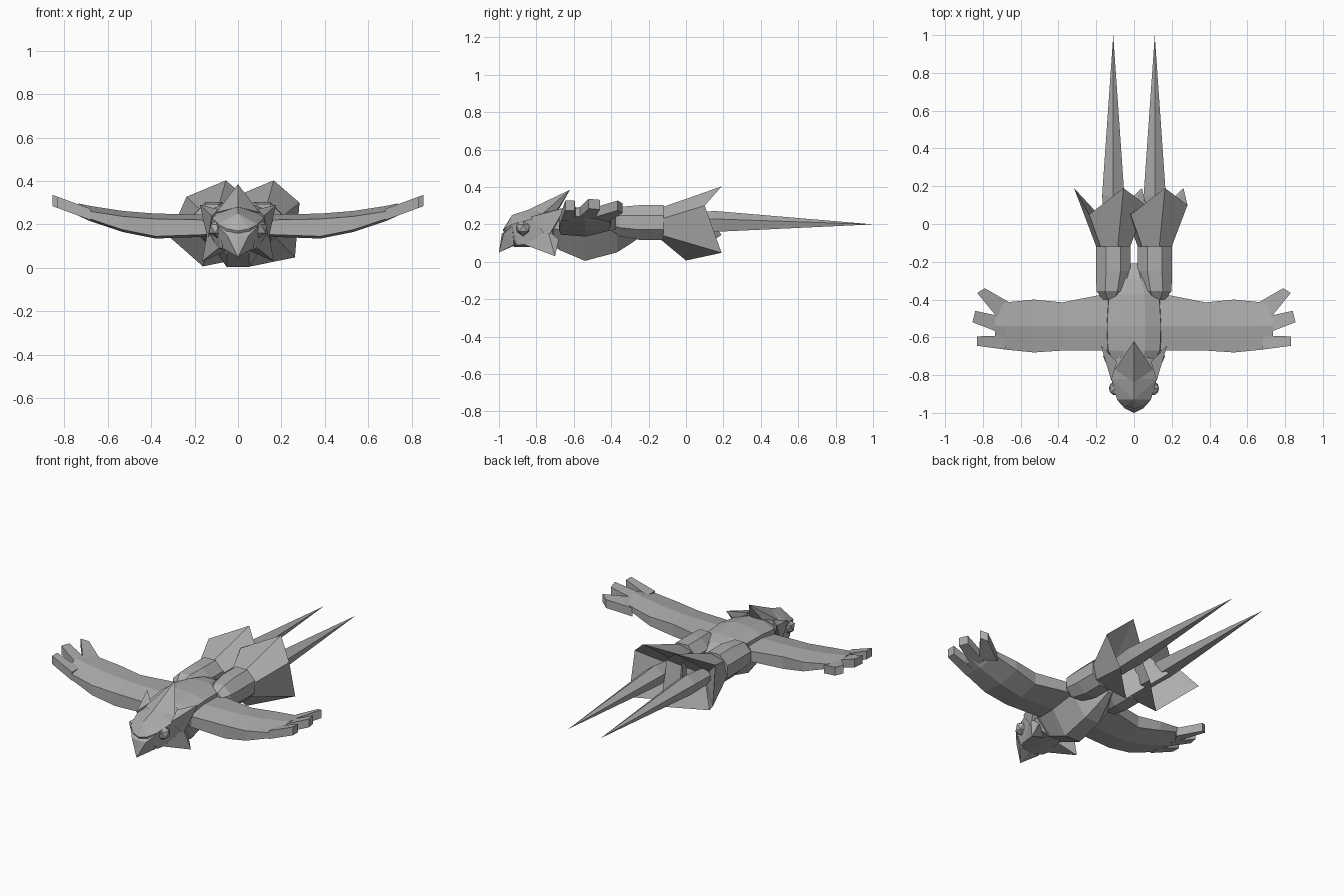
import bpy, bmesh
from math import cos, sin, radians, pi

cube = bpy.data.objects.get("Cube")
if cube:
    bpy.data.objects.remove(cube)

GREY = (0.42, 0.42, 0.42, 1)
grey = bpy.data.materials.new("plain grey")
grey.use_nodes = True
grey.diffuse_color = GREY
grey.node_tree.nodes["Principled BSDF"].inputs["Base Color"].default_value = GREY


def finish(name, bm):
    bmesh.ops.recalc_face_normals(bm, faces=bm.faces)
    mesh = bpy.data.meshes.new(name)
    bm.to_mesh(mesh)
    bm.free()
    mesh.materials.append(grey)
    obj = bpy.data.objects.new(name, mesh)
    bpy.context.collection.objects.link(obj)
    return obj


def hull(name, points, mirror=False):
    """Faceted convex solid, optionally symmetric across x."""
    pts = set(points)
    if mirror:
        pts |= {(-x, y, z) for x, y, z in points}
    bm = bmesh.new()
    for p in pts:
        bm.verts.new(p)
    res = bmesh.ops.convex_hull(bm, input=bm.verts[:])
    loose = [v for v in bm.verts if not v.link_faces]
    bmesh.ops.delete(bm, geom=loose, context='VERTS')
    return finish(name, bm)


def loft(name, rings):
    """Skin a list of equal-length point rings and cap both ends."""
    bm = bmesh.new()
    loops = [[bm.verts.new(p) for p in ring] for ring in rings]
    n = len(loops[0])
    for a, b in zip(loops, loops[1:]):
        for i in range(n):
            j = (i + 1) % n
            bm.faces.new((a[i], a[j], b[j], b[i]))
    bm.faces.new(loops[0])
    bm.faces.new(loops[-1])
    return finish(name, bm)


def ring(cx, y, cz, r, n, turn=0):
    return [(cx + r * cos(2 * pi * i / n + turn), y, cz + r * sin(2 * pi * i / n + turn))
            for i in range(n)]


# Body: deep keel, flat back, tapering tail
body = []
for y, w, lo, hi in [(-.76, .09, .11, .26), (-.67, .145, .06, .28), (-.54, .15, .005, .295),
                     (-.37, .14, .05, .29), (-.29, .09, .1, .275), (-.21, .04, .16, .24)]:
    mid = lo + (hi - lo) * .5
    side = [(w * .35, y, lo), (w, y, mid), (w * .95, y, hi - .03), (w * .4, y, hi)]
    body.append(side + [(-x, py, z) for x, py, z in reversed(side)])
loft("body", body)

# Head and beak
hull("head", [(0, -.98, .17), (.05, -.965, .18), (0, -.93, .25), (.09, -.93, .2),
              (0, -.82, .285), (.12, -.82, .23), (.135, -.72, .24), (.13, -.71, .1),
              (0, -.69, .3), (0, -.69, .08), (.08, -.9, .09), (0, -.92, .08)], True)
hull("beak", [(0, -1, .05), (0, -.985, .15), (.05, -.975, .15), (.09, -.93, .19),
              (.07, -.92, .09), (0, -.91, .09)], True)
hull("crest", [(0, -.62, .385), (0, -.84, .28), (.1, -.77, .255), (.05, -.7, .26),
               (0, -.68, .28)], True)

for s, side in ((1, "left"), (-1, "right")):
    # Cheek and jaw spikes
    hull(side + "_cheek_spike", [(s * x, y, z) for x, y, z in [
        (.175, -.645, .29), (.12, -.83, .24), (.14, -.74, .13), (.09, -.73, .27), (.1, -.72, .15)]])
    hull(side + "_jaw_spike", [(s * x, y, z) for x, y, z in [
        (.165, -.7, .03), (.09, -.86, .09), (.14, -.74, .17), (.05, -.73, .08), (.13, -.68, .12)]])
    # Faceted eye
    bm = bmesh.new()
    bmesh.ops.create_icosphere(bm, subdivisions=1, radius=.043)
    bmesh.ops.translate(bm, verts=bm.verts, vec=(s * .095, -.87, .18))
    finish(side + "_eye", bm)

    # Wing arm, swept upward toward the hand
    arm = []
    for x, front, back, lo, hi in [(.1, -.67, -.36, .145, .245), (.38, -.67, -.415, .135, .25),
                                   (.53, -.68, -.4, .165, .262), (.68, -.665, -.415, .215, .285),
                                   (.735, -.655, -.46, .24, .297)]:
        arm.append([(s * x, front, lo + .01), (s * x, front, hi - .025), (s * x, -.54, hi),
                    (s * x, back, hi - .01), (s * x, back, lo + .03), (s * x, -.54, lo)])
    loft(side + "_arm", arm)

    # Three splayed fingers
    for i, outline in enumerate([
            [(.66, -.415), (.79, -.34), (.83, -.365), (.72, -.5)],
            [(.7, -.49), (.84, -.46), (.855, -.52), (.7, -.58)],
            [(.68, -.59), (.83, -.595), (.83, -.645), (.68, -.665)]]):
        hull(f"{side}_finger_{i + 1}", [(s * x, y, .22 + (x - .68) * .37 + t)
                                        for x, y in outline for t in (0, .052)])

    # Leg cuff
    cx = s * .11
    loft(side + "_cuff", [ring(cx + s * .01, -.4, .215, .05, 8, pi / 8),
                          ring(cx + s * .01, -.355, .215, .085, 8, pi / 8),
                          ring(cx, -.25, .21, .1, 8, pi / 8),
                          ring(cx, -.12, .21, .1, 8, pi / 8)])

    # Flared foot: long claws alternate with shorter corners, hollow behind
    rim = []
    for angle, r, y in [(75, .21, .19), (135, .18, .05), (195, .215, .19),
                        (255, .2, 0), (315, .215, .19), (390, .2, .1)]:
        a = radians(angle)
        rim.append((cx + r * cos(a), y, .2 + r * sin(a)))
    loft(side + "_flared_foot", [ring(cx, -.14, .205, .085, 6, radians(75)), rim,
                                 ring(cx, -.02, .2, .05, 6, radians(75))])

    # Long trailing spike
    hull(side + "_trailing_spike", ring(cx, -.04, .2, .05, 5, pi / 2)
         + ring(cx, .15, .21, .062, 5, pi / 2) + [(cx, 1, .2)])
